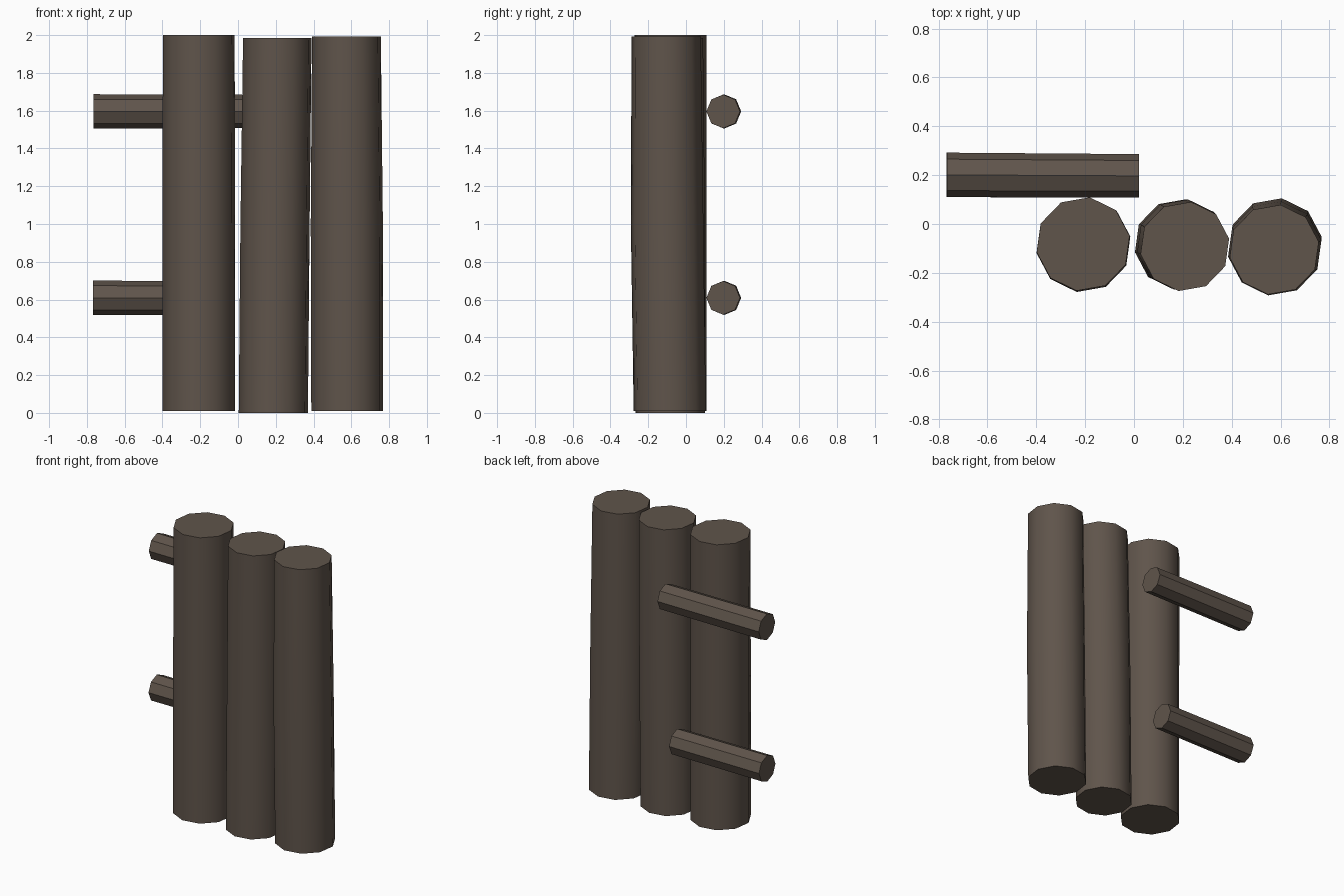
import bpy, bmesh, math
from mathutils import Vector

cube = bpy.data.objects.get("Cube")
if cube:
    bpy.data.objects.remove(cube, do_unlink=True)

# Single bark colour
bark = bpy.data.materials.new("dark_brown_wood")
bark.use_nodes = True
colour = (0.115, 0.089, 0.070, 1)
bark.diffuse_color = colour
bsdf = next(n for n in bark.node_tree.nodes if n.type == 'BSDF_PRINCIPLED')
bsdf.inputs["Base Color"].default_value = colour
bsdf.inputs["Roughness"].default_value = 0.9


def pole(name, rings, sides, phase, u, v, smooth_angle):
    """Closed pole through rings of (centre, radius), in the plane of u and v."""
    bm = bmesh.new()
    loops = []
    for centre, radius in rings:
        angles = [phase + math.tau * i / sides for i in range(sides)]
        loops.append([bm.verts.new(Vector(centre) + radius * (math.cos(a) * Vector(u) + math.sin(a) * Vector(v)))
                      for a in angles])
    for low, high in zip(loops, loops[1:]):
        for i in range(sides):
            j = (i + 1) % sides
            bm.faces.new((low[i], low[j], high[j], high[i]))
    bm.faces.new(loops[0][::-1])
    bm.faces.new(loops[-1])
    bmesh.ops.recalc_face_normals(bm, faces=bm.faces)
    mesh = bpy.data.meshes.new(name)
    bm.to_mesh(mesh)
    bm.free()
    mesh.materials.append(bark)
    obj = bpy.data.objects.new(name, mesh)
    bpy.context.collection.objects.link(obj)
    bpy.ops.object.select_all(action='DESELECT')
    obj.select_set(True)
    bpy.context.view_layer.objects.active = obj
    bpy.ops.object.shade_smooth_by_angle(angle=math.radians(smooth_angle))


X, Y, Z = (1, 0, 0), (0, 1, 0), (0, 0, 1)

# Upright logs, slightly crooked: bottom, middle and top rings
logs = {
    "right_log": [((-.207, -.085, .01), .195), ((-.207, -.085, 1), .195), ((-.208, -.082, 2), .193)],
    "middle_log": [((.187, -.083, 0), .186), ((.196, -.084, 1), .186), ((.208, -.092, 1.985), .184)],
    "left_log": [((.578, -.086, .01), .193), ((.576, -.1, 1), .194), ((.574, -.105, 1.992), .185)],
}
for name, rings in logs.items():
    pole(name, rings, 10, math.radians(82), X, Y, 40)

# Horizontal rails behind the logs
rails = {
    "upper_rail": [((-.765, .201, 1.596), .091), ((.02, .197, 1.596), .089)],
    "lower_rail": [((-.767, .201, .609), .091), ((-.07, .197, .609), .089)],
}
for name, rings in rails.items():
    pole(name, rings, 8, 0, Y, Z, 30)
